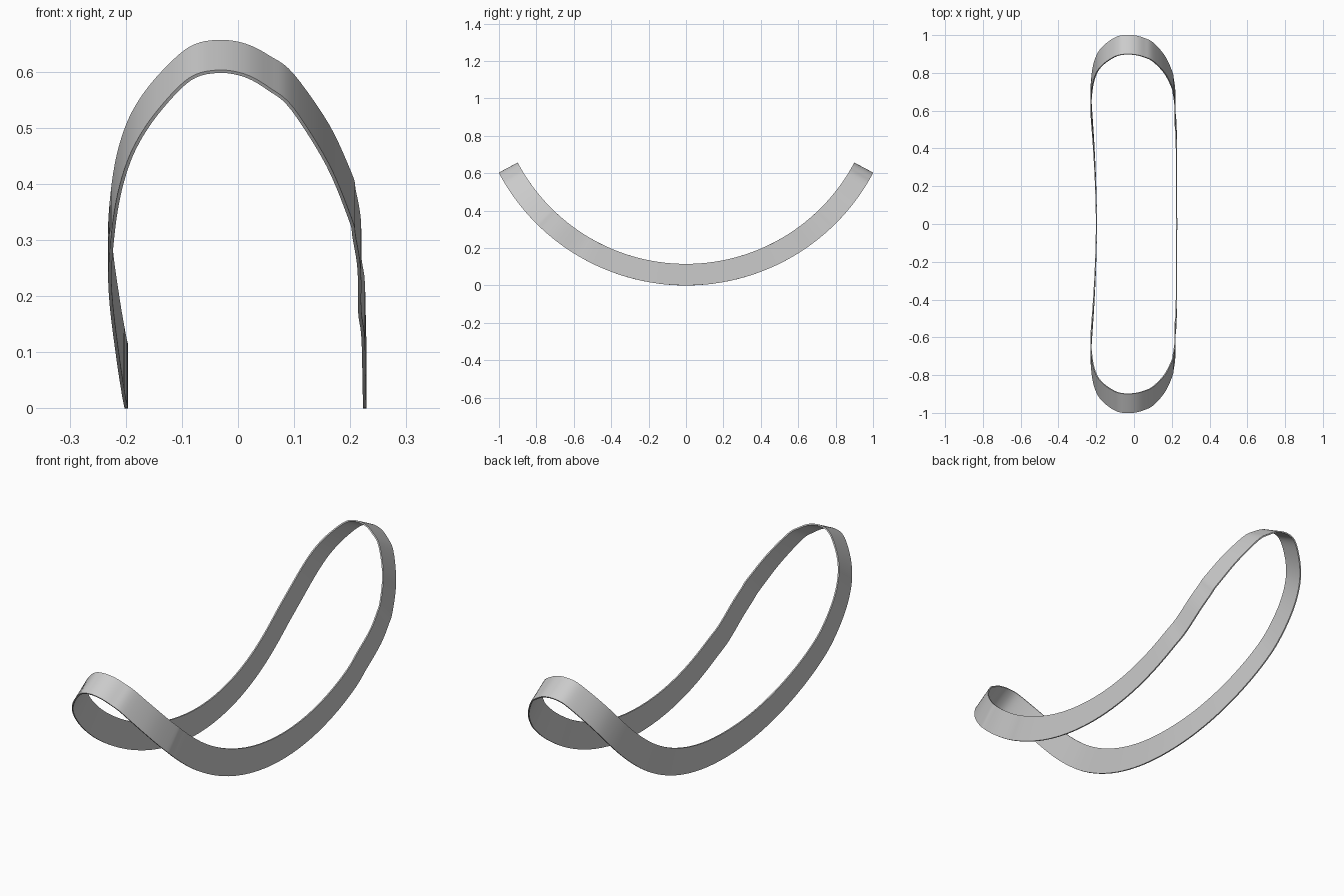
import bpy, bmesh
from math import sin, cos, radians
from mathutils import Vector

cube = bpy.data.objects.get("Cube")
if cube:
    bpy.data.objects.remove(cube, do_unlink=True)

OUTER, INNER, THICK = 1.133, 1.018, 0.006
STEPS = 5

# Half of the band outline: (x, angle along the arc in degrees)
half = [(0.229, 0), (0.228, 15), (0.226, 27), (0.220, 32), (0.219, 38.5), (0.210, 43),
        (0.203, 45.4), (0.163, 51.9), (0.100, 58.1), (0.056, 60.3), (0.012, 61.7),
        (-0.038, 62.1), (-0.087, 61.3), (-0.137, 58.4), (-0.176, 55.1), (-0.202, 51.5),
        (-0.220, 46.6), (-0.230, 40), (-0.230, 34.5), (-0.217, 23), (-0.207, 12), (-0.202, 0)]
outline = [Vector(p) for p in half + [(x, -a) for x, a in half[-2:0:-1]]]


def smooth_loop(pts):
    """Closed smooth curve through the given points."""
    result = []
    n = len(pts)
    for i in range(n):
        a, b, c, d = (pts[(i + k) % n] for k in (-1, 0, 1, 2))
        for s in range(STEPS):
            t = s / STEPS
            result.append(0.5 * (2 * b + (c - a) * t + (2 * a - 5 * b + 4 * c - d) * t ** 2
                                 + (3 * b - a - 3 * c + d) * t ** 3))
    return result


def on_arc(p, radius):
    angle = radians(p.y)
    return (p.x, radius * sin(angle), OUTER - radius * cos(angle))


# Band wall, standing radially on the arc
bm = bmesh.new()
rows = [[bm.verts.new(on_arc(p, r)) for r in (OUTER, INNER)] for p in smooth_loop(outline)]
for (a, b), (c, d) in zip(rows, rows[1:] + rows[:1]):
    bm.faces.new((a, c, d, b))
mesh = bpy.data.meshes.new("curved_band")
bm.to_mesh(mesh)
bm.free()
band = bpy.data.objects.new("curved_band", mesh)
bpy.context.collection.objects.link(band)

# Grey material
grey = bpy.data.materials.new("light_grey")
grey.use_nodes = True
colour = (0.6, 0.6, 0.6, 1)
grey.diffuse_color = colour
grey.node_tree.nodes["Principled BSDF"].inputs["Base Color"].default_value = colour
mesh.materials.append(grey)

# Wall thickness, grown inward
solid = band.modifiers.new("thickness", 'SOLIDIFY')
solid.thickness = THICK
solid.offset = -1
bpy.context.view_layer.objects.active = band
band.select_set(True)
bpy.ops.object.modifier_apply(modifier=solid.name)
bpy.ops.object.shade_smooth_by_angle(angle=radians(35))
